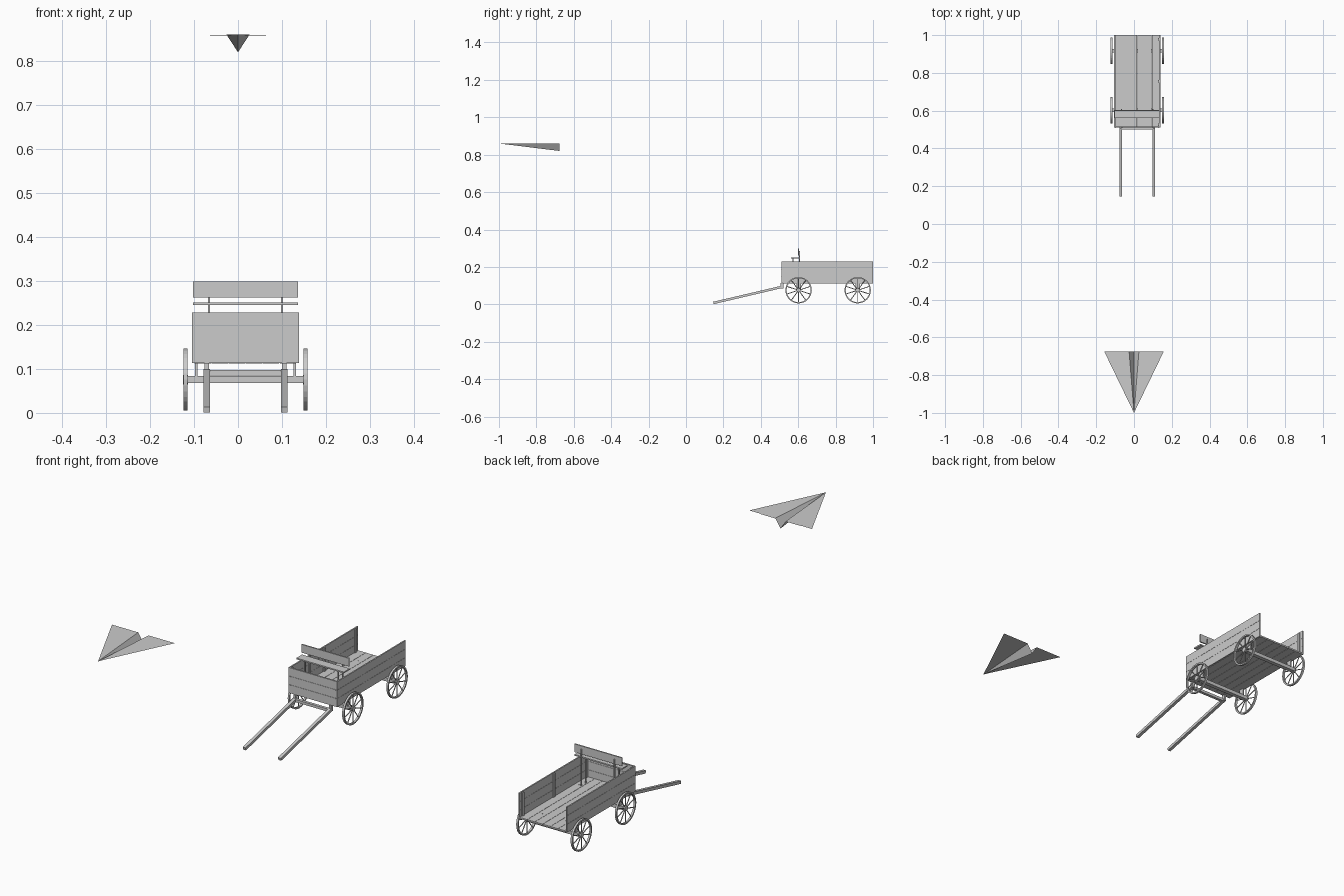
import bpy, bmesh, math
from mathutils import Vector, Matrix

if "Cube" in bpy.data.objects:
    bpy.data.objects.remove(bpy.data.objects["Cube"])

CX = 0.017  # wagon centreline


def mesh_object(name, bm):
    bmesh.ops.recalc_face_normals(bm, faces=bm.faces)
    me = bpy.data.meshes.new(name)
    bm.to_mesh(me)
    bm.free()
    ob = bpy.data.objects.new(name, me)
    bpy.context.collection.objects.link(ob)
    return ob


def add_box(bm, x, y, z):
    """Box from (min, max) ranges."""
    c = [(a + b) / 2 for a, b in (x, y, z)]
    s = [b - a for a, b in (x, y, z)]
    m = Matrix.Translation(c) @ Matrix.Diagonal((*s, 1))
    bmesh.ops.create_cube(bm, size=1, matrix=m)


def box(name, x, y, z):
    bm = bmesh.new()
    add_box(bm, x, y, z)
    return mesh_object(name, bm)


def add_rod(bm, p, q, r, sides=8):
    p, q = Vector(p), Vector(q)
    d = q - p
    m = Matrix.Translation((p + q) / 2) @ d.to_track_quat('Z', 'Y').to_matrix().to_4x4()
    bmesh.ops.create_cone(bm, cap_ends=True, segments=sides, radius1=r, radius2=r,
                          depth=d.length, matrix=m)


# Paper plane: flat wings folded down into a central keel, plus the folded under-layer
bm = bmesh.new()
nose = (0, -1, 0.86)
for s in (-1, 1):
    pts = [nose, (s * 0.157, -0.676, 0.86), (s * 0.026, -0.676, 0.86), (0, -0.676, 0.82)]
    v = [bm.verts.new(p) for p in pts]
    bm.faces.new(v[:3])
    bm.faces.new((v[0], v[2], v[3]))
    under = [bm.verts.new(p) for p in ((0, -1, 0.859), (s * 0.1, -0.676, 0.8585),
                                       (s * 0.026, -0.676, 0.8585))]
    bm.faces.new(under)
bmesh.ops.remove_doubles(bm, verts=bm.verts, dist=0.0002)
mesh_object("paper_plane", bm)

# Wagon bed: floor planks running lengthwise
bm = bmesh.new()
n, w = 6, 0.232 / 6
for i in range(n):
    x0 = CX - 0.116 + i * w
    add_box(bm, (x0 + 0.0006, x0 + w - 0.0006), (0.517, 1.0), (0.112, 0.119))
mesh_object("floor_planks", bm)

# Side walls and front wall, three boards each
levels = [(0.113 + i * 0.0385, 0.113 + i * 0.0385 + 0.0377) for i in range(3)]
for s, label in ((-1, "left"), (1, "right")):
    bm = bmesh.new()
    for z in levels:
        add_box(bm, sorted((CX + s * 0.122, CX + s * 0.116)), (0.51, 1.0), z)
    mesh_object(label + "_wall", bm)
    # Inner battens holding the boards
    bm = bmesh.new()
    for y in (0.519, 0.75, 0.972):
        add_box(bm, sorted((CX + s * 0.116, CX + s * 0.111)), (y, y + 0.012), (0.119, 0.224))
    mesh_object(label + "_battens", bm)
bm = bmesh.new()
for z in levels:
    add_box(bm, (CX - 0.116, CX + 0.116), (0.51, 0.517), z)
mesh_object("front_wall", bm)

# Nail heads on the front wall and floor
bm = bmesh.new()
for x in (-0.114, -0.08, 0.08, 0.114):
    for z in (0.15, 0.188):
        add_rod(bm, (CX + x, 0.509, z), (CX + x, 0.511, z), 0.0016, 6)
for i in range(n):
    for y in (0.602, 0.918):
        x = CX - 0.116 + (i + 0.5) * w
        add_rod(bm, (x, y, 0.118), (x, y, 0.1198), 0.0016, 6)
mesh_object("nail_heads", bm)

# Bench: seat, backrest and two upright posts
box("seat", (CX - 0.119, CX + 0.119), (0.562, 0.603), (0.245, 0.251))
box("backrest", (CX - 0.119, CX + 0.119), (0.598, 0.604), (0.262, 0.299))
for s, label in ((-1, "left"), (1, "right")):
    x = CX + s * 0.083
    box(label + "_seat_post", (x - 0.0025, x + 0.0025), (0.603, 0.609), (0.119, 0.285))
    box(label + "_seat_leg", (x - 0.0025, x + 0.0025), (0.57, 0.576), (0.119, 0.245))

# Running gear: axles with short struts up to the floor
for y, label in ((0.602, "front"), (0.918, "rear")):
    box(label + "_axle", (CX - 0.133, CX + 0.133), (y - 0.009, y + 0.009), (0.068, 0.084))
    bm = bmesh.new()
    for s in (-1, 1):
        x = CX + s * 0.112
        add_box(bm, (x - 0.003, x + 0.003), (y - 0.012, y + 0.012), (0.082, 0.113))
    mesh_object(label + "_axle_struts", bm)


# Spoked wheels
def wheel(name, x, y, z=0.0755, r=0.0705, rim=0.0065, half=0.0045, segs=32):
    bm = bmesh.new()
    prof = [(r, -half), (r, half), (r - rim, half), (r - rim, -half)]
    rings = []
    for i in range(segs):
        a = 2 * math.pi * i / segs
        rings.append([bm.verts.new((x + h, y + q * math.cos(a), z + q * math.sin(a)))
                      for q, h in prof])
    for i in range(segs):
        a, b = rings[i], rings[(i + 1) % segs]
        for j in range(4):
            k = (j + 1) % 4
            bm.faces.new((a[j], a[k], b[k], b[j]))
    for i in range(10):
        a = math.pi / 2 + 2 * math.pi * i / 10
        e = (r - rim / 2)
        add_rod(bm, (x, y, z), (x, y + e * math.cos(a), z + e * math.sin(a)), 0.0022, 6)
    add_rod(bm, (x - 0.0055, y, z), (x + 0.0055, y, z), 0.011, 16)
    ob = mesh_object(name, bm)
    for p in ob.data.polygons:
        p.use_smooth = False
    return ob


for s, side in ((-1, "left"), (1, "right")):
    for y, end in ((0.602, "front"), (0.918, "rear")):
        wheel(f"{end}_{side}_wheel", CX + s * 0.136, y)

# Pulling shafts, sloping from the wagon front to the ground
start, stop = Vector((0, 0.147, 0.0075)), Vector((0, 0.512, 0.093))
d = stop - start
for s, side in ((-1, "left"), (1, "right")):
    bm = bmesh.new()
    add_box(bm, (-0.007, 0.007), (-d.length / 2, d.length / 2), (-0.0065, 0.0065))
    ob = mesh_object(side + "_shaft", bm)
    mid = (start + stop) / 2
    ob.location = (CX + s * 0.088, mid.y, mid.z)
    ob.rotation_euler.x = math.atan2(d.z, d.y)
    x = CX + s * 0.088
    box(side + "_shaft_bracket", (x - 0.005, x + 0.005), (0.506, 0.521), (0.085, 0.113))
box("shaft_crossbar", (CX - 0.09, CX + 0.09), (0.501, 0.514), (0.085, 0.097))
